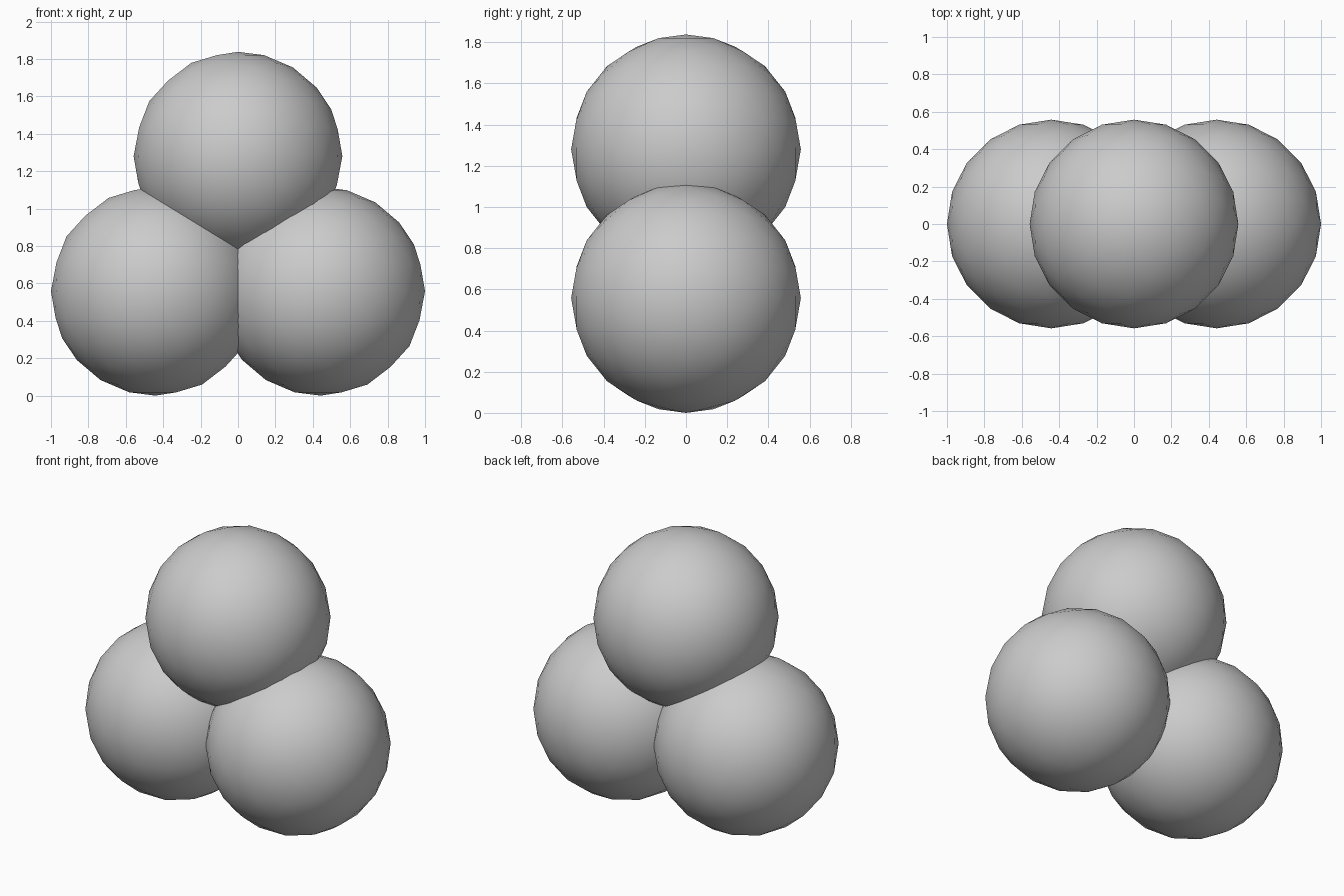
import bpy

if "Cube" in bpy.data.objects:
    bpy.data.objects.remove(bpy.data.objects["Cube"])

RADIUS = 0.558


def ball(name, x, z):
    # Low-poly icosphere with smooth shading
    bpy.ops.mesh.primitive_ico_sphere_add(
        subdivisions=3, radius=RADIUS, location=(x, 0, z))
    obj = bpy.context.object
    obj.name = name
    bpy.ops.object.shade_smooth()
    return obj


# Two balls side by side on the ground, one resting between them
ball("left_ball", -(1 - RADIUS), RADIUS)
ball("right_ball", 1 - RADIUS, RADIUS)
ball("top_ball", 0, 1.28)
